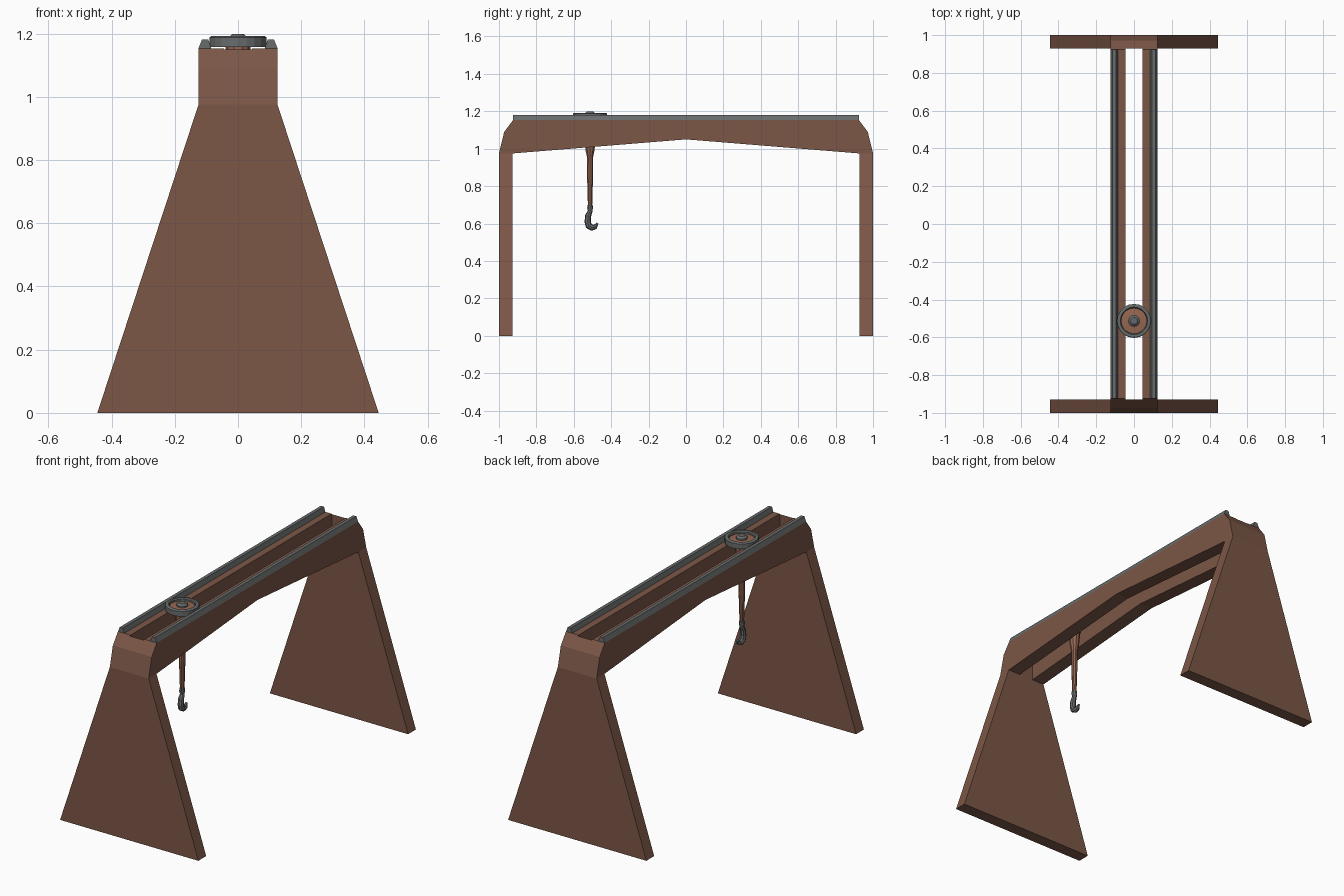
import bpy, bmesh, math
from mathutils import Vector

if "Cube" in bpy.data.objects:
    bpy.data.objects.remove(bpy.data.objects["Cube"])


def material(name, rgb):
    m = bpy.data.materials.new(name)
    m.diffuse_color = (*rgb, 1)
    m.use_nodes = True
    m.node_tree.nodes["Principled BSDF"].inputs["Base Color"].default_value = m.diffuse_color
    return m


BROWN = material("brown_paint", (0.20, 0.095, 0.063))
COPPER = material("light_brown_paint", (0.30, 0.135, 0.085))
STEEL = material("dark_steel", (0.14, 0.15, 0.15))
TY = -0.513  # trolley position along the rails


def finish(name, bm, mat):
    bmesh.ops.recalc_face_normals(bm, faces=bm.faces)
    me = bpy.data.meshes.new(name)
    bm.to_mesh(me)
    bm.free()
    ob = bpy.data.objects.new(name, me)
    bpy.context.collection.objects.link(ob)
    if mat:
        me.materials.append(mat)
    return ob


def prism(name, profile, axis, lo, hi, mat):
    """Extrude a 2D profile along x (profile = y,z) or y (profile = x,z)."""
    bm = bmesh.new()
    if axis == "x":
        pts, step = [(lo, a, b) for a, b in profile], Vector((hi - lo, 0, 0))
    else:
        pts, step = [(a, lo, b) for a, b in profile], Vector((0, hi - lo, 0))
    face = bm.faces.new([bm.verts.new(p) for p in pts])
    ext = bmesh.ops.extrude_face_region(bm, geom=[face])
    new = [v for v in ext["geom"] if isinstance(v, bmesh.types.BMVert)]
    bmesh.ops.translate(bm, verts=new, vec=step)
    # the source face stays as the near cap
    return finish(name, bm, mat)


def lathe(name, profile, sides, mat, closed=False):
    """Revolve (radius, z) points around the trolley axis."""
    bm = bmesh.new()
    rings = [[bm.verts.new((r * math.cos(2 * math.pi * i / sides),
                            TY + r * math.sin(2 * math.pi * i / sides), z))
              for i in range(sides)] for r, z in profile]
    pairs = list(zip(rings, rings[1:]))
    if closed:
        pairs.append((rings[-1], rings[0]))
    else:
        bm.faces.new(rings[0])
        bm.faces.new(rings[-1])
    for a, b in pairs:
        for i in range(sides):
            j = (i + 1) % sides
            bm.faces.new((a[i], a[j], b[j], b[i]))
    return finish(name, bm, mat)


# Tapered end plates
leg = [(-0.445, 0), (0.445, 0), (0.125, 0.975), (-0.125, 0.975)]
prism("front_leg", leg, "y", -1.0, -0.928, BROWN)
prism("back_leg", leg, "y", 0.928, 1.0, BROWN)

# Bridge: arched beam with a long slot cut through the middle
half = [(0.925, 0.975), (1.0, 0.975), (0.972, 1.09), (0.925, 1.153)]
beam = [(0, 1.05)] + half + [(-y, z) for y, z in reversed(half)]
bridge = prism("bridge_beam", beam, "x", -0.125, 0.125, BROWN)
slot = prism("slot_cutter", [(-0.928, 0.8), (0.928, 0.8), (0.928, 1.4), (-0.928, 1.4)],
             "x", -0.045, 0.045, None)
slot.hide_render = True
cut = bridge.modifiers.new("slot", "BOOLEAN")
cut.operation, cut.solver, cut.object = "DIFFERENCE", "EXACT", slot
bpy.context.view_layer.objects.active = bridge
bpy.ops.object.modifier_apply(modifier=cut.name)
bpy.data.objects.remove(slot)

# Rails
for side, s in (("left", -1), ("right", 1)):
    prism(side + "_rail", [(s * x, z) for x, z in
          ((0.085, 1.153), (0.094, 1.181), (0.114, 1.181), (0.125, 1.153))],
          "y", -0.925, 0.925, STEEL)

# Trolley wheel: rim, recessed disc, hub
lathe("wheel_rim", [(0.068, 1.158), (0.09, 1.158), (0.09, 1.188), (0.084, 1.192),
                    (0.073, 1.192), (0.068, 1.186)], 20, STEEL, closed=True)
lathe("wheel_disc", [(0.07, 1.160), (0.07, 1.176), (0.03, 1.180)], 20, COPPER)
lathe("wheel_hub", [(0.03, 1.170), (0.03, 1.188), (0.018, 1.198)], 12, STEEL)

# Hanging rod and hook collar
lathe("hoist_rod", [(0.04, 1.160), (0.04, 1.150), (0.027, 1.01), (0.025, 0.99),
                    (0.016, 0.95), (0.017, 0.86), (0.012, 0.69)], 10, COPPER)
lathe("hook_collar", [(0.015, 0.700), (0.016, 0.680), (0.013, 0.672)], 10, STEEL)

# Hook: tapered tube along a bent path
path = [(0.0, 0.690, 0.012), (0.001, 0.668, 0.013), (-0.010, 0.642, 0.016),
        (-0.013, 0.610, 0.017), (-0.007, 0.588, 0.018), (0.010, 0.578, 0.017),
        (0.028, 0.582, 0.013), (0.040, 0.602, 0.005)]
curve = bpy.data.curves.new("hook", "CURVE")
curve.dimensions = "3D"
curve.bevel_depth = 1.0
curve.bevel_resolution = 2
curve.use_fill_caps = True
line = curve.splines.new("POLY")
line.points.add(len(path) - 1)
for p, (y, z, r) in zip(line.points, path):
    p.co = (0, TY + y, z, 1)
    p.radius = r
line.use_smooth = False
curve.materials.append(STEEL)
hook = bpy.data.objects.new("hook", curve)
bpy.context.collection.objects.link(hook)
bpy.context.view_layer.objects.active = hook
hook.select_set(True)
bpy.ops.object.convert(target="MESH")
